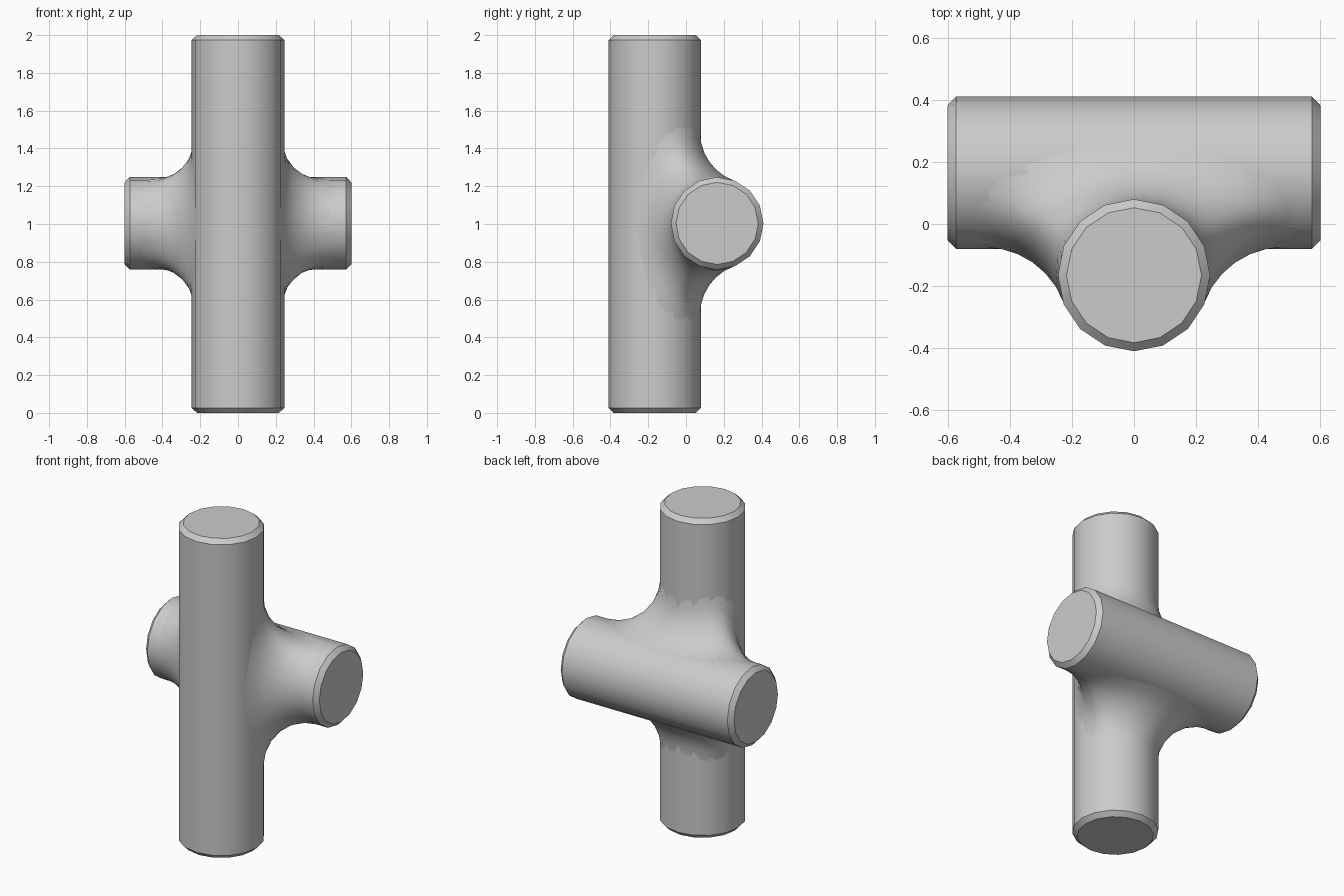
import bpy, bmesh
from math import pi, sin, cos, sqrt, atan2
from mathutils import Vector, Matrix

if "Cube" in bpy.data.objects:
    bpy.data.objects.remove(bpy.data.objects["Cube"])

R = 0.245        # pipe radius
SIDES = 16
FILLET = 0.27    # rolling-ball radius of the blend
OFF = 0.165      # each axis sits this far from y = 0
MID = 1.003      # height of the cross pipe axis


def finish(bm, name, angle):
    mesh = bpy.data.meshes.new(name)
    bm.to_mesh(mesh)
    bm.free()
    ob = bpy.data.objects.new(name, mesh)
    bpy.context.collection.objects.link(ob)
    bpy.ops.object.select_all(action='DESELECT')
    ob.select_set(True)
    bpy.context.view_layer.objects.active = ob
    bpy.ops.object.shade_smooth_by_angle(angle=angle)
    return ob


def pipe(name, length, matrix):
    bm = bmesh.new()
    bmesh.ops.create_cone(bm, cap_ends=True, segments=SIDES,
                          radius1=R, radius2=R, depth=length)
    rims = [e for e in bm.edges if abs(e.verts[0].co.z - e.verts[1].co.z) < 1e-5]
    bmesh.ops.bevel(bm, geom=rims, offset=0.027, segments=1, affect='EDGES')
    bm.transform(matrix)
    return finish(bm, name, pi / 6)


def on_pipe(u, v):
    """Point of the 16-sided outline in the direction (u, v)."""
    a, step = atan2(v, u), 2 * pi / SIDES
    r = R * cos(step / 2) / cos(a % step - step / 2)
    return r * cos(a), r * sin(a)


# Two crossing pipes
pipe("upright_pipe", 2.0, Matrix.Translation((0, -OFF, 1.0)))
pipe("cross_pipe", 1.2, Matrix.Translation((0, OFF, MID)) @ Matrix.Rotation(pi / 2, 4, 'Y'))

# Blend: a ball rolled round the joint, touching both pipes
bm = bmesh.new()
RING, ARC = 48, 6
reach = R + FILLET
rows, centres = [], []
for i in range(RING):
    t = 2 * pi * (i + 0.5) / RING
    y = (reach - OFF) * cos(2 * t)
    x = sqrt(max(0, reach ** 2 - (y + OFF) ** 2)) * (1 if sin(t) > 0 else -1)
    z = sqrt(max(0, reach ** 2 - (y - OFF) ** 2)) * (1 if cos(t) > 0 else -1)
    c = Vector((x, y, z + MID))
    ax, ay = on_pipe(x, y + OFF)
    by, bz = on_pipe(y - OFF, z)
    a = Vector((ax, ay - OFF, c.z)) - c
    b = Vector((x, by + OFF, bz + MID)) - c
    row = []
    for k in range(ARC + 1):
        f = k / ARC
        d = a.normalized().slerp(b.normalized(), f) * (a.length * (1 - f) + b.length * f)
        row.append(bm.verts.new(c + d))
    rows.append(row)
    centres.append(c)
for i in range(RING):
    p, q = rows[i], rows[(i + 1) % RING]
    for k in range(ARC):
        face = bm.faces.new((p[k], p[k + 1], q[k + 1], q[k]))
        face.normal_update()
        if face.normal.dot(centres[i] - face.calc_center_median()) < 0:
            face.normal_flip()
finish(bm, "joint_fillet", pi / 3)
